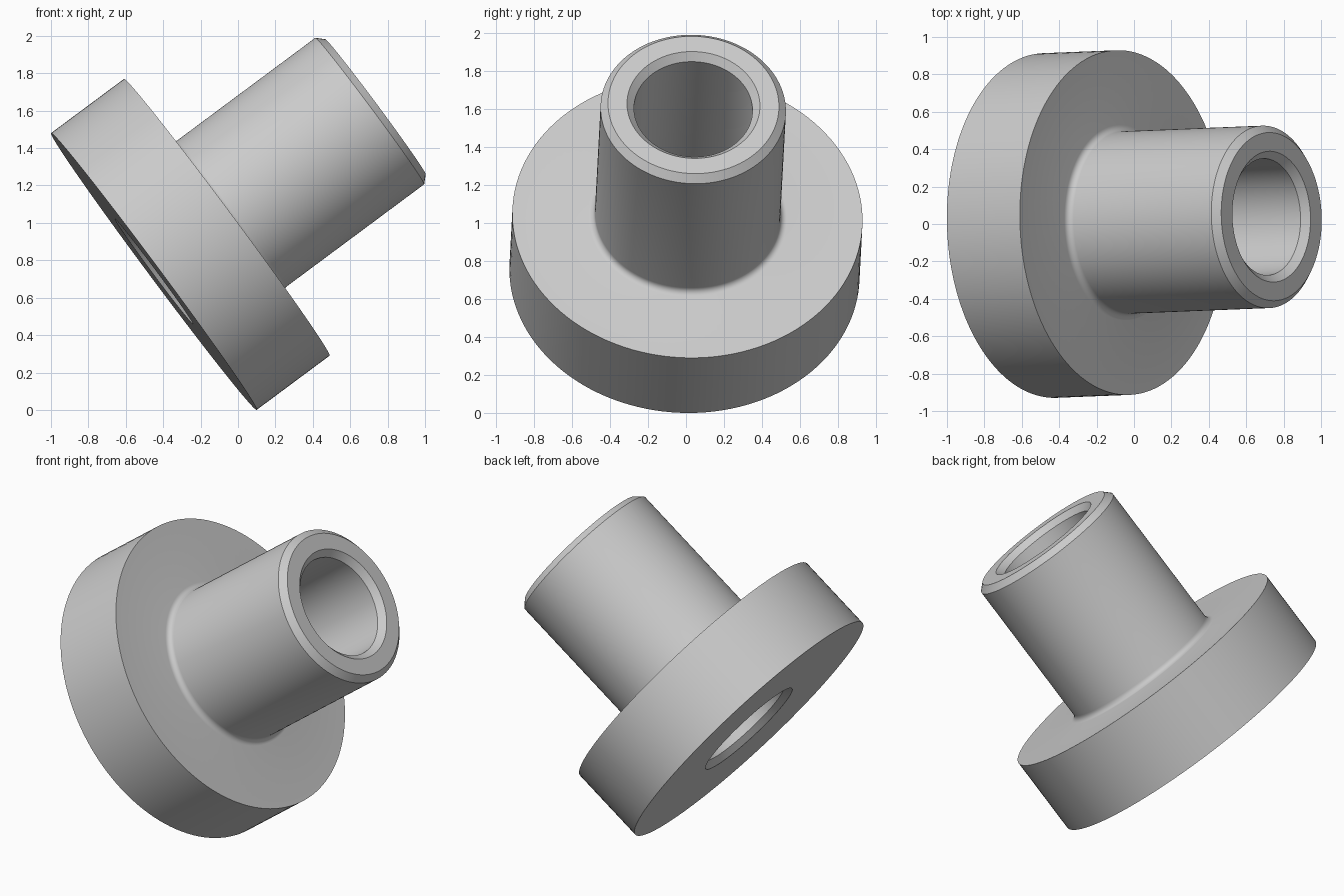
import bpy, bmesh, math
from mathutils import Vector

cube = bpy.data.objects.get("Cube")
if cube:
    bpy.data.objects.remove(cube, do_unlink=True)

# Main sizes, measured along and out from the bushing axis
FLANGE_R, FLANGE_T = 0.922, 0.486
SHANK_R, LENGTH = 0.488, 1.477
BORE_R, CHAMFER, FILLET = 0.312, 0.038, 0.035
SEGMENTS = 128

# Material
grey = bpy.data.materials.new("plain_grey")
grey.use_nodes = True
colour = (0.6, 0.6, 0.6, 1)
grey.diffuse_color = colour
grey.node_tree.nodes["Principled BSDF"].inputs["Base Color"].default_value = colour

# Closed half-section as (radius, height)
profile = [(BORE_R + CHAMFER, 0), (FLANGE_R, 0), (FLANGE_R, FLANGE_T)]
for i in range(7):  # fillet between flange and shank
    a = math.pi / 2 * i / 6
    profile.append((SHANK_R + FILLET * (1 - math.sin(a)),
                    FLANGE_T + FILLET * (1 - math.cos(a))))
profile += [(SHANK_R, LENGTH - CHAMFER), (SHANK_R - CHAMFER, LENGTH),
            (BORE_R + CHAMFER, LENGTH), (BORE_R, LENGTH - CHAMFER),
            (BORE_R, CHAMFER)]

# Revolve the section into a flanged bushing
bm = bmesh.new()
verts = [bm.verts.new((r, 0, h)) for r, h in profile]
edges = [bm.edges.new((v, verts[i - 1])) for i, v in enumerate(verts)]
bmesh.ops.spin(bm, geom=verts + edges, cent=(0, 0, 0), axis=(0, 0, 1),
               angle=math.tau, steps=SEGMENTS)
bmesh.ops.remove_doubles(bm, verts=bm.verts[:], dist=0.0005)
bmesh.ops.recalc_face_normals(bm, faces=bm.faces[:])
mesh = bpy.data.meshes.new("flanged_bushing")
bm.to_mesh(mesh)
bm.free()
mesh.materials.append(grey)

# Place it leaning along its tilted axis
bushing = bpy.data.objects.new("flanged_bushing", mesh)
bpy.context.collection.objects.link(bushing)
axis = Vector((0.802, 0.032, 0.596))
bushing.rotation_euler = axis.to_track_quat('Z', 'Y').to_euler()
bushing.location = (-0.45, -0.008, 0.74)

bpy.ops.object.select_all(action='DESELECT')
bushing.select_set(True)
bpy.context.view_layer.objects.active = bushing
bpy.ops.object.shade_smooth_by_angle(angle=math.radians(25))
